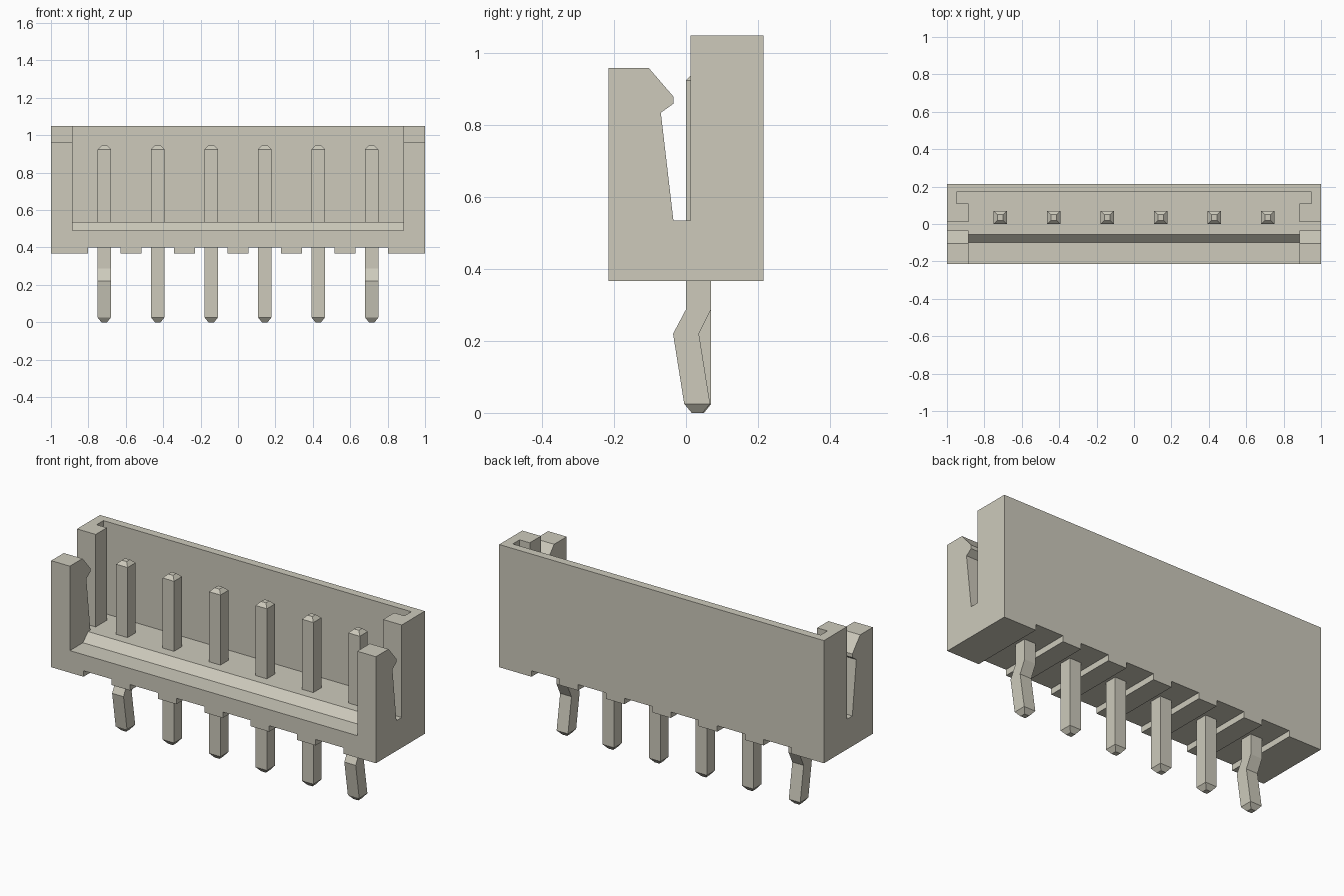
import bpy, bmesh
from mathutils import Vector

cube = bpy.data.objects.get("Cube")
if cube:
    bpy.data.objects.remove(cube, do_unlink=True)

COLOUR = (0.61, 0.59, 0.50, 1.0)
mat = bpy.data.materials.new("warm_grey_beige")
mat.use_nodes = True
mat.diffuse_color = COLOUR
bsdf = next(n for n in mat.node_tree.nodes if n.type == 'BSDF_PRINCIPLED')
bsdf.inputs["Base Color"].default_value = COLOUR


def finish(name, bm):
    """Turn a bmesh into a flat-shaded object with outward normals."""
    bmesh.ops.recalc_face_normals(bm, faces=bm.faces[:])
    mesh = bpy.data.meshes.new(name)
    bm.to_mesh(mesh)
    bm.free()
    mesh.materials.append(mat)
    obj = bpy.data.objects.new(name, mesh)
    bpy.context.collection.objects.link(obj)
    return obj


def prism_x(name, profile, x0, x1):
    """Extrude a (y, z) profile along x."""
    bm = bmesh.new()
    face = bm.faces.new([bm.verts.new((x0, y, z)) for y, z in profile])
    ext = bmesh.ops.extrude_face_region(bm, geom=[face])["geom"]
    verts = [g for g in ext if isinstance(g, bmesh.types.BMVert)]
    bmesh.ops.translate(bm, verts=verts, vec=Vector((x1 - x0, 0, 0)))
    return finish(name, bm)


def box(name, x0, x1, y0, y1, z0, z1):
    return prism_x(name, [(y0, z0), (y1, z0), (y1, z1), (y0, z1)], x0, x1)


def cut(target, cutter):
    """Subtract the cutter and delete it."""
    cutter.hide_render = True
    mod = target.modifiers.new("cut", 'BOOLEAN')
    mod.operation = 'DIFFERENCE'
    mod.solver = 'EXACT'
    mod.object = cutter
    bpy.context.view_layer.objects.active = target
    bpy.ops.object.modifier_apply(modifier=mod.name)
    bpy.data.objects.remove(cutter, do_unlink=True)


PIN_X = [-0.715 + 0.286 * i for i in range(6)]
FLOOR, BOTTOM = 0.535, 0.367

# Housing: side profile with latch hooks at the front and a tall back shell
housing = prism_x("housing", [
    (-0.215, BOTTOM), (0.215, BOTTOM), (0.215, 1.05), (0.012, 1.05),
    (0.012, FLOOR), (-0.035, FLOOR), (-0.07, 0.835), (-0.035, 0.86),
    (-0.035, 0.88), (-0.104, 0.96), (-0.215, 0.96)], -1, 1)

# Open front and socket, with a low front ledge and a sloped step
cut(housing, prism_x("socket_cutter", [
    (-0.3, 0.49), (-0.1, 0.49), (-0.055, FLOOR), (0.17, FLOOR),
    (0.17, 1.2), (-0.3, 1.2)], -0.885, 0.885))

# Vertical grooves behind the end pillars
for side in (-1, 1):
    xs = sorted((side * 0.84, side * 0.948))
    cut(housing, box("groove_cutter", *xs, 0.11, 0.17, FLOOR, 1.2))

# Shallow channels across the underside, one at each pin
for x in PIN_X:
    cut(housing, box("channel_cutter", x - 0.086, x + 0.086, -0.3, 0.3, 0.3, 0.4))

# Merge coplanar leftovers
bm = bmesh.new()
bm.from_mesh(housing.data)
bmesh.ops.remove_doubles(bm, verts=bm.verts[:], dist=1e-4)
bmesh.ops.dissolve_limit(bm, angle_limit=0.01, verts=bm.verts[:], edges=bm.edges[:])
bm.to_mesh(housing.data)
bm.free()


def pin(name, x, levels):
    """Square pin lofted through (z, y centre, half width x, half width y)."""
    bm = bmesh.new()
    rings = [[bm.verts.new((x + sx * hx, yc + sy * hy, z))
              for sx, sy in ((-1, -1), (1, -1), (1, 1), (-1, 1))]
             for z, yc, hx, hy in levels]
    for a, b in zip(rings, rings[1:]):
        for i in range(4):
            j = (i + 1) % 4
            bm.faces.new((a[i], a[j], b[j], b[i]))
    bm.faces.new(rings[0])
    bm.faces.new(rings[-1])
    return finish(name, bm)


# Pins: the two outer ones are kinked below the housing
TOP = [(0.925, 0.035, 0.035, 0.035), (0.945, 0.035, 0.015, 0.015)]
STRAIGHT = [(0, 0.035, 0.015, 0.015), (0.025, 0.035, 0.035, 0.035)] + TOP
KINKED = [(0, 0.031, 0.015, 0.015), (0.025, 0.031, 0.035, 0.036),
          (0.22, 0.0, 0.035, 0.036), (0.288, 0.035, 0.035, 0.035)] + TOP
for i, x in enumerate(PIN_X):
    outer = i in (0, len(PIN_X) - 1)
    pin(f"{'kinked' if outer else 'straight'}_pin_{i + 1}", x,
        KINKED if outer else STRAIGHT)
